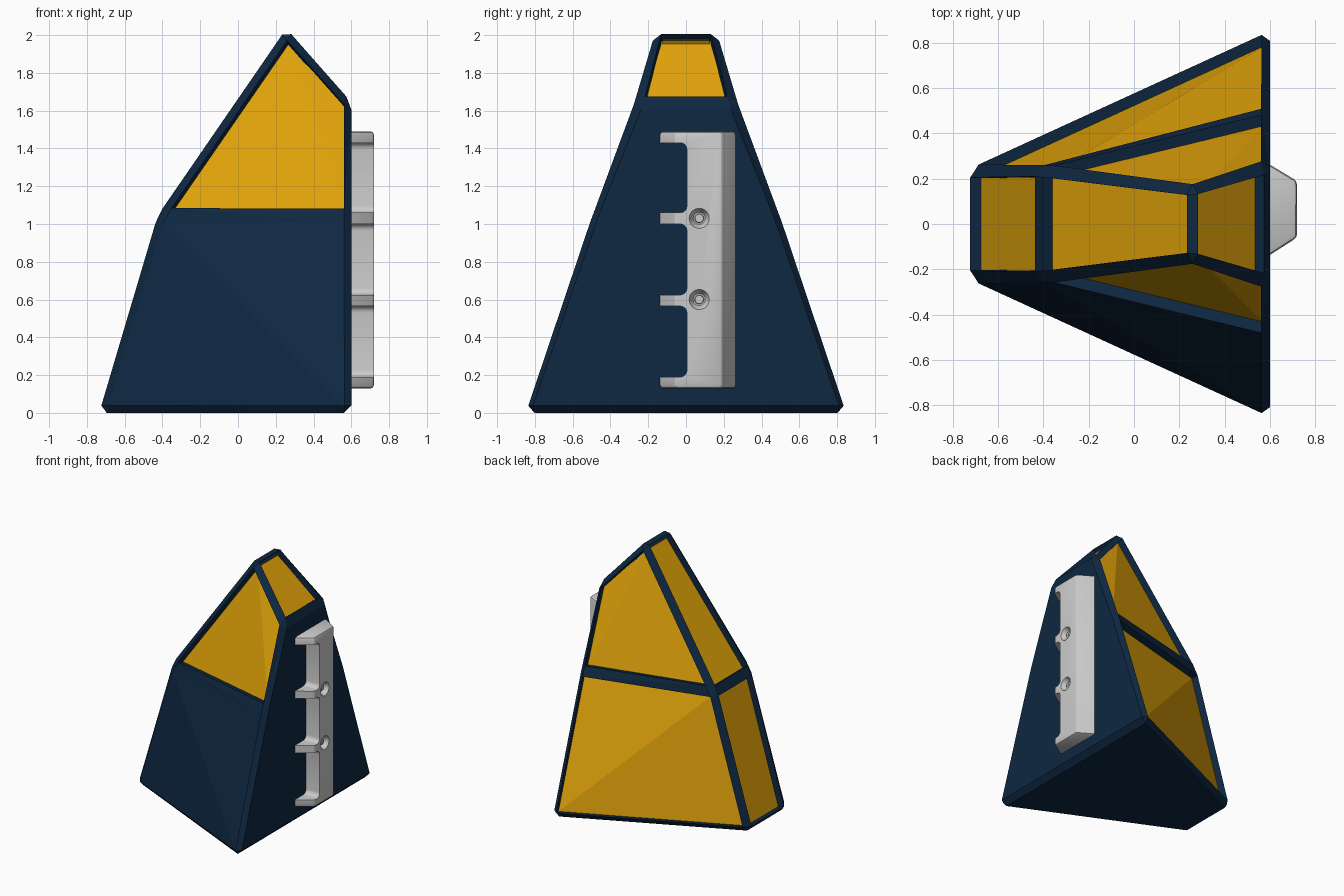
import bpy, bmesh
from math import radians
from mathutils import Matrix, Vector

if "Cube" in bpy.data.objects:
    bpy.data.objects.remove(bpy.data.objects["Cube"])


def material(name, color):
    m = bpy.data.materials.new(name)
    m.diffuse_color = color
    m.use_nodes = True
    m.node_tree.nodes["Principled BSDF"].inputs["Base Color"].default_value = m.diffuse_color
    return m


def to_object(name, bm):
    bmesh.ops.recalc_face_normals(bm, faces=bm.faces)
    me = bpy.data.meshes.new(name)
    bm.to_mesh(me)
    bm.free()
    ob = bpy.data.objects.new(name, me)
    bpy.context.collection.objects.link(ob)
    return ob


def activate(ob):
    bpy.ops.object.select_all(action='DESELECT')
    ob.select_set(True)
    bpy.context.view_layer.objects.active = ob


def cut(ob, cutter):
    activate(ob)
    mod = ob.modifiers.new("cut", 'BOOLEAN')
    mod.operation, mod.object, mod.solver = 'DIFFERENCE', cutter, 'EXACT'
    bpy.ops.object.modifier_apply(modifier=mod.name)
    bpy.data.objects.remove(cutter)


def box(bm, lo, hi):
    lo, hi = Vector(lo), Vector(hi)
    mat = Matrix.Translation((lo + hi) / 2) @ Matrix.Diagonal((*(hi - lo), 1))
    return bmesh.ops.create_cube(bm, size=1, matrix=mat)["verts"]


def cone_x(bm, x0, x1, r0, r1, y, z, seg=24):
    mat = Matrix.Translation(((x0 + x1) / 2, y, z)) @ Matrix.Rotation(radians(90), 4, 'Y')
    bmesh.ops.create_cone(bm, cap_ends=True, segments=seg, radius1=r0, radius2=r1,
                          depth=x1 - x0, matrix=mat)


# Body: six corner points mirrored front to back
corners = {"bl": (-0.735, 0.245, 0), "br": (0.6, 0.865, 0), "ml": (-0.425, 0.25, 1.045),
           "mr": (0.6, 0.505, 1.045), "ur": (0.6, 0.265, 1.645), "top": (0.256, 0.165, 2.035)}
bm = bmesh.new()
B = {k: bm.verts.new(p) for k, p in corners.items()}
F = {k: bm.verts.new((p[0], -p[1], p[2])) for k, p in corners.items()}


def face(verts, panel):
    bm.faces.new(verts).material_index = panel


for side, lower in ((B, 1), (F, 0)):
    face([side[k] for k in ("bl", "br", "mr", "ml")], lower)
    face([side[k] for k in ("ml", "mr", "ur", "top")], 1)
for a, b, panel in (("bl", "ml", 1), ("ml", "top", 1), ("top", "ur", 1), ("bl", "br", 0)):
    face([F[a], F[b], B[b], B[a]], panel)
face([F["br"], F["mr"], F["ur"], B["ur"], B["mr"], B["br"]], 0)
bmesh.ops.recalc_face_normals(bm, faces=bm.faces)
panels = [f for f in bm.faces if f.material_index == 1]
centres = [f.calc_center_median() for f in panels]
for f in bm.faces:
    f.material_index = 0
# Chamfered frame edges, then recessed yellow panels
bmesh.ops.bevel(bm, geom=list(bm.edges), offset=0.04, offset_type='OFFSET',
                segments=1, affect='EDGES', clamp_overlap=True)
big = sorted(bm.faces, key=lambda f: -f.calc_area())[:9]
panels = [min(big, key=lambda f: (f.calc_center_median() - c).length) for c in centres]
bmesh.ops.inset_individual(bm, faces=panels, thickness=0.004, depth=-0.05)
for f in panels:
    f.material_index = 1
# Fold the twisted sides outward along their short diagonals
bmesh.ops.triangulate(bm, faces=list(bm.faces), quad_method='SHORT_EDGE')
body = to_object("body", bm)
body.data.materials.append(material("navy", (0.0045, 0.021, 0.054, 1)))
body.data.materials.append(material("yellow", (0.76, 0.37, 0.003, 1)))
activate(body)
bpy.ops.object.shade_smooth_by_angle(angle=radians(8))

# Grey bracket: trapezoid bar on the right wall
bm = bmesh.new()
profile = [(0.595, -0.14), (0.72, -0.06), (0.72, 0.19), (0.595, 0.265)]
base = bm.faces.new([bm.verts.new((x, y, 0.13)) for x, y in profile])
ext = bmesh.ops.extrude_face_region(bm, geom=[base])["geom"]
bmesh.ops.translate(bm, vec=(0, 0, 1.36), verts=[v for v in ext if isinstance(v, bmesh.types.BMVert)])
bmesh.ops.bevel(bm, geom=[e for e in bm.edges if max(v.co.x for v in e.verts) > 0.7],
                offset=0.018, segments=2, profile=0.5, affect='EDGES')
bracket = to_object("bracket", bm)

# Pockets that leave four fingers, with rounded inner corners
bm = bmesh.new()
for z0, z1 in ((0.19, 0.565), (0.625, 1.0), (1.06, 1.43)):
    box(bm, (0.5, -0.3, z0), (0.8, 0.005, z1))
bmesh.ops.bevel(bm, geom=[e for e in bm.edges if abs(e.verts[0].co.x - e.verts[1].co.x) > 0.1],
                offset=0.035, segments=4, profile=0.5, affect='EDGES')
cut(bracket, to_object("pocket_cutter", bm))

# Countersunk screw holes with screws
screws = bmesh.new()
for z in (0.6, 1.03):
    bm = bmesh.new()
    cone_x(bm, 0.68, 0.725, 0.032, 0.056, 0.07, z)
    cut(bracket, to_object("hole_cutter", bm))
    cone_x(screws, 0.67, 0.695, 0.026, 0.022, 0.07, z)
    cone_x(screws, 0.69, 0.70, 0.011, 0.011, 0.07, z, 6)
to_object("screws", screws)
activate(bracket)
bpy.ops.object.shade_smooth_by_angle(angle=radians(30))
